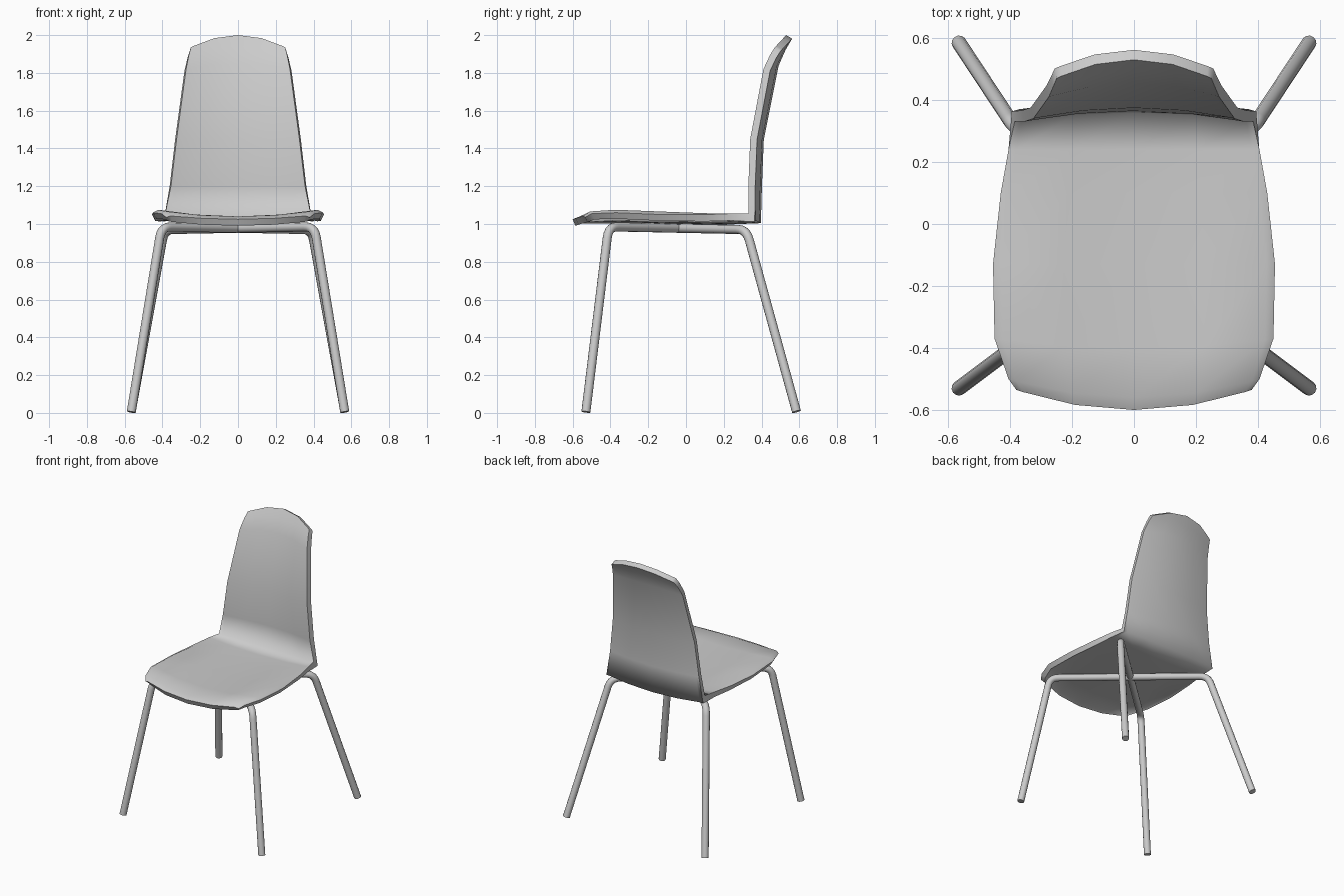
import bpy, bmesh
from math import radians
from mathutils import Vector

cube = bpy.data.objects.get("Cube")
if cube:
    bpy.data.objects.remove(cube)

grey = bpy.data.materials.new("light_grey")
grey.use_nodes = True
colour = (0.6, 0.6, 0.6, 1)
grey.diffuse_color = colour
grey.node_tree.nodes["Principled BSDF"].inputs["Base Color"].default_value = colour


def activate(obj):
    bpy.ops.object.select_all(action="DESELECT")
    obj.select_set(True)
    bpy.context.view_layer.objects.active = obj


def add_object(name, data):
    obj = bpy.data.objects.new(name, data)
    bpy.context.collection.objects.link(obj)
    data.materials.append(grey)
    activate(obj)
    return obj


# Shell: lofted sections, each with half width, centre y and z,
# shift of the outer edge in y and z, and droop of the seat rim
sections = [
    (0.38, -0.60, 1.025, 0.065, 0.02, 0.01),
    (0.405, -0.56, 1.04, 0.06, 0.03, 0.015),
    (0.45, -0.40, 1.04, 0.03, 0.04, 0.02),
    (0.455, -0.13, 1.035, 0, 0.035, 0.02),
    (0.43, 0.10, 1.035, 0, 0.025, 0.01),
    (0.405, 0.24, 1.035, 0, 0.02, 0),
    (0.385, 0.36, 1.04, -0.03, 0.015, 0),
    (0.355, 0.365, 1.20, -0.035, 0, 0),
    (0.325, 0.375, 1.45, -0.035, 0, 0),
    (0.275, 0.455, 1.85, -0.045, -0.03, 0),
    (0.26, 0.495, 1.94, -0.05, -0.045, 0),
    (0.25, 0.53, 2.0, -0.06, -0.065, 0),
]
columns = (-1, -0.94, -0.5, 0, 0.5, 0.94, 1)
bm = bmesh.new()
grid = []
for w, y, z, dy, dz, droop in sections:
    grid.append([bm.verts.new((u * w, y + dy * u * u,
                               z + dz * u * u - (droop if abs(u) == 1 else 0)))
                 for u in columns])
for low, high in zip(grid, grid[1:]):
    for i in range(len(columns) - 1):
        bm.faces.new((low[i], low[i + 1], high[i + 1], high[i]))
mesh = bpy.data.meshes.new("seat_and_back")
bm.to_mesh(mesh)
bm.free()
shell = add_object("seat_and_back", mesh)
solid = shell.modifiers.new("thickness", "SOLIDIFY")
solid.thickness = 0.037
solid.offset = -1
solid.use_even_offset = True
bpy.ops.object.modifier_apply(modifier=solid.name)

# Smooth shell with a crisp rim; the fold between seat and back stays soft
bm = bmesh.new()
bm.from_mesh(shell.data)
for face in bm.faces:
    face.smooth = True
for edge in bm.edges:
    a, b = (v.co for v in edge.verts)
    mid, d = (a + b) / 2, b - a
    fold = mid.y > 0.3 and mid.z < 1.1 and abs(d.x) > abs(d.y) + abs(d.z)
    edge.smooth = fold or edge.calc_face_angle(0) < radians(50)
bm.to_mesh(shell.data)
bm.free()


def rounded(points, radius, steps=5):
    """Replace each inner corner of a path by a short curve."""
    path = [points[0]]
    for before, corner, after in zip(points, points[1:], points[2:]):
        start = corner + (before - corner).normalized() * radius
        end = corner + (after - corner).normalized() * radius
        for i in range(steps + 1):
            t = i / steps
            path.append(start * (1 - t) ** 2 + corner * 2 * t * (1 - t) + end * t * t)
    return path + [points[-1]]


# Legs: two bent tubes crossing under the seat, each with a front and a back leg
for name, side in (("left_front_leg_tube", 1), ("right_front_leg_tube", -1)):
    path = rounded([Vector((side * x, y, z)) for x, y, z in (
        (0.565, -0.53, 0.005), (0.405, -0.41, 0.985),
        (-0.39, 0.32, 0.97), (-0.565, 0.585, 0.007))], 0.06)
    curve = bpy.data.curves.new(name, "CURVE")
    curve.dimensions = "3D"
    curve.bevel_depth = 0.024
    curve.bevel_resolution = 4
    curve.use_fill_caps = True
    spline = curve.splines.new("POLY")
    spline.points.add(len(path) - 1)
    for point, co in zip(spline.points, path):
        point.co = (*co, 1)
    add_object(name, curve)
    bpy.ops.object.convert(target="MESH")
    bpy.ops.object.shade_smooth_by_angle(angle=radians(40))
